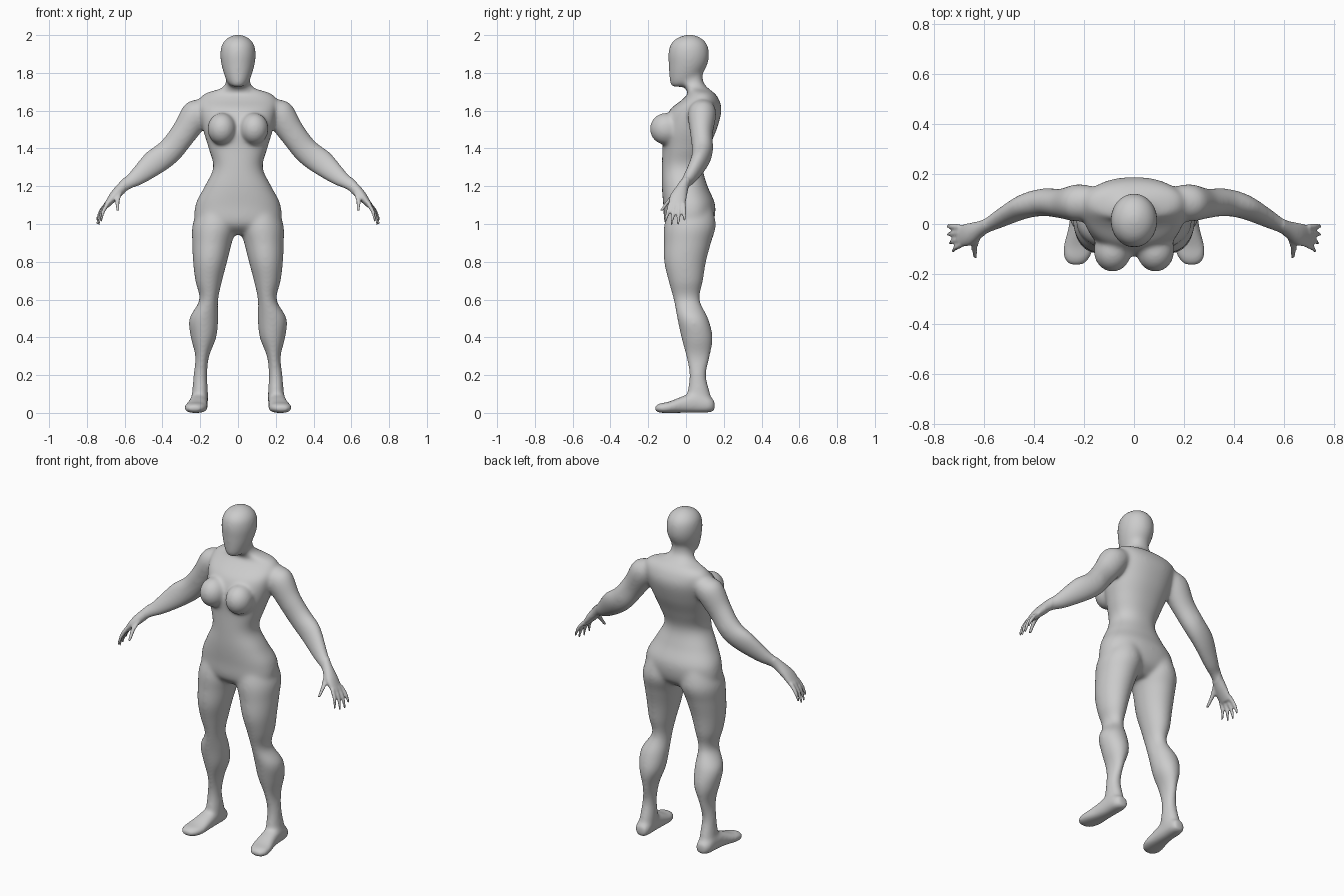
import bpy, bmesh
from math import cos, sin, pi
from mathutils import Vector

if "Cube" in bpy.data.objects:
    bpy.data.objects.remove(bpy.data.objects["Cube"])

bm = bmesh.new()
X, Y, Z = Vector((1, 0, 0)), Vector((0, 1, 0)), Vector((0, 0, 1))
DIAG = Vector((1, 0, 1)).normalized()


def spline(a, b, c, d, t):
    return 0.5 * (2*b + (c - a)*t + (2*a - 5*b + 4*c - d)*t*t + (3*b - a - 3*c + d)*t**3)


def loft(rings, u, v, power=2.0, n=40, steps=6):
    """Closed skin through elliptical rings (x, y, z, half_u, half_v)."""
    dense = []
    for i in range(len(rings) - 1):
        q = [rings[max(i-1, 0)], rings[i], rings[i+1], rings[min(i+2, len(rings)-1)]]
        dense += [[spline(*k, s / steps) for k in zip(*q)] for s in range(steps)]
    dense.append(rings[-1])
    loops = []
    for x, y, z, a, b in dense:
        loop = []
        for k in range(n):
            c, s = cos(2*pi*k/n), sin(2*pi*k/n)
            pu = abs(c)**(2/power) * (1 if c > 0 else -1)
            pv = abs(s)**(2/power) * (1 if s > 0 else -1)
            loop.append(bm.verts.new(Vector((x, y, z)) + u*a*pu + v*b*pv))
        loops.append(loop)
    for p, q in zip(loops, loops[1:]):
        for k in range(n):
            bm.faces.new((p[k], p[(k+1) % n], q[(k+1) % n], q[k]))
    bm.faces.new(loops[0][::-1])
    bm.faces.new(loops[-1])


def upright(rows, side=1):
    """Rows of z, x_in, x_out, y_front, y_back to rings."""
    return [(side*(i+o)/2, (f+b)/2, z, (o-i)/2, (b-f)/2) for z, i, o, f, b in rows]


def ball(c, r):
    res = bmesh.ops.create_uvsphere(bm, u_segments=32, v_segments=20, radius=1)
    for w in res["verts"]:
        w.co = Vector((w.co.x*r[0] + c[0], w.co.y*r[1] + c[1], w.co.z*r[2] + c[2]))


# torso and neck
torso = [(.945, .07, -.05, .08), (1.0, .215, -.11, .14), (1.1, .226, -.12, .155),
         (1.2, .177, -.128, .115), (1.3, .131, -.128, .09), (1.4, .155, -.125, .12),
         (1.5, .185, -.125, .162), (1.6, .205, -.09, .188), (1.66, .205, -.02, .175),
         (1.695, .17, .01, .15), (1.72, .09, -.005, .118), (1.76, .062, -.03, .09),
         (1.84, .06, -.03, .09)]
loft(upright([(z, -w, w, f, b) for z, w, f, b in torso]), X, Y, 2.25)

# head
head = [(1.728, .03, -.075, -.01), (1.75, .056, -.085, .06), (1.8, .076, -.09, .09),
        (1.85, .089, -.092, .115), (1.9, .094, -.094, .123), (1.95, .086, -.083, .113),
        (1.985, .058, -.05, .082), (2.003, .02, 0, .04)]
loft(upright([(z, -w, w, f, b) for z, w, f, b in head]), X, Y)

leg = [(1.12, .03, .19, -.08, .13), (1.0, .005, .24, -.115, .158), (.9, .033, .242, -.117, .132),
       (.8, .058, .238, -.116, .106), (.7, .084, .226, -.093, .09), (.6, .105, .205, -.066, .073),
       (.5, .104, .258, -.046, .118), (.4, .115, .25, -.025, .142), (.3, .153, .226, .0, .127),
       (.2, .163, .236, .018, .107), (.1, .158, .244, .005, .13), (.03, .162, .25, .0, .14)]
foot = [(.2, .152, .04, .03, .03), (.205, .12, .045, .045, .042), (.207, .05, .055, .047, .054),
        (.212, -.02, .045, .052, .044), (.222, -.09, .031, .062, .03),
        (.229, -.135, .027, .054, .026), (.231, -.165, .025, .028, .015)]
arm = [(.15, .09, 1.63, .05, .055), (.22, .085, 1.583, .08, .075), (.29, .082, 1.48, .071, .06),
       (.36, .087, 1.39, .069, .056), (.44, .07, 1.328, .07, .05), (.54, .02, 1.244, .047, .038),
       (.6, -.013, 1.205, .032, .031), (.655, -.04, 1.15, .026, .045),
       (.7, -.048, 1.095, .014, .044)]
fingers = [((.695, -.012, 1.11), (.748, -.008, 1.02)), ((.697, -.036, 1.11), (.746, -.042, .998)),
           ((.695, -.060, 1.11), (.738, -.078, .998)), ((.69, -.083, 1.11), (.725, -.11, 1.015))]

for s in (-1, 1):
    mirror = lambda rows: [(s*r[0], *r[1:]) for r in rows]
    slant = Vector((s*DIAG.x, 0, DIAG.z))
    # legs and feet
    loft(upright(leg, s), X, Y)
    loft(mirror(foot), X, Z, 2.5)
    # arms, palms, fingers and thumbs
    loft(mirror(arm), slant, Y)
    for a, b in fingers:
        m = [(p + q)/2 for p, q in zip(a, b)]
        m[0] += .008
        loft(mirror([(*a, .012, .012), (*m, .011, .011), (*b, .007, .008)]), slant, Y, n=12)
    loft(mirror([(.625, -.04, 1.18, .018, .018), (.638, -.09, 1.125, .014, .013),
                 (.635, -.132, 1.07, .009, .009)]), X, Y, n=16)
    # breasts
    ball((s*.086, -.107, 1.505), (.076, .085, .085))

# fuse all parts into one skin
mesh = bpy.data.meshes.new("body_parts")
bm.to_mesh(mesh)
bm.free()
parts = bpy.data.objects.new("body_parts", mesh)
bpy.context.collection.objects.link(parts)
mod = parts.modifiers.new("fuse", "REMESH")
mod.mode = "VOXEL"
mod.voxel_size = .0065
skin = bpy.data.meshes.new_from_object(parts.evaluated_get(bpy.context.evaluated_depsgraph_get()))
bpy.data.objects.remove(parts)

# soften the joins, gently on the hands
bm = bmesh.new()
bm.from_mesh(skin)
main = [v for v in bm.verts if abs(v.co.x) < .6]
for i in range(24):
    bmesh.ops.smooth_vert(bm, verts=main if i > 2 else bm.verts[:], factor=.5,
                          use_axis_x=True, use_axis_y=True, use_axis_z=True)
low = min(v.co.z for v in bm.verts)
for v in bm.verts:
    v.co.z -= low
for f in bm.faces:
    f.smooth = True
bm.to_mesh(skin)
bm.free()
body = bpy.data.objects.new("body", skin)
bpy.context.collection.objects.link(body)
